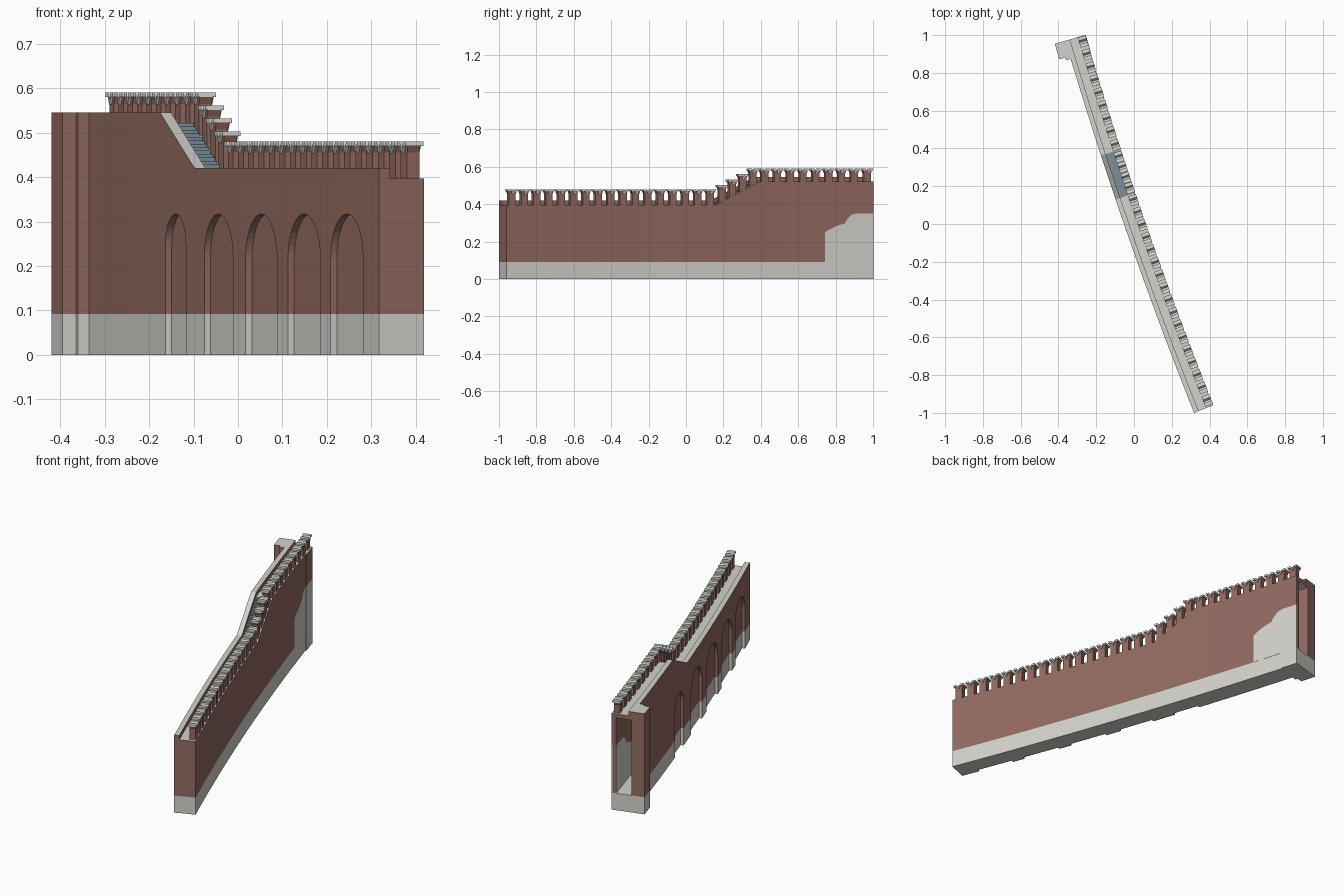
import bpy, bmesh, math
from mathutils import Vector

if "Cube" in bpy.data.objects:
    bpy.data.objects.remove(bpy.data.objects["Cube"])

# ---------- colours ----------
def material(name, r, g, b):
    m = bpy.data.materials.new(name)
    lin = [((v / 255 + 0.055) / 1.055) ** 2.4 for v in (r, g, b)]
    m.diffuse_color = (*lin, 1)
    m.use_nodes = True
    m.node_tree.nodes["Principled BSDF"].inputs["Base Color"].default_value = m.diffuse_color
    return m

MATS = [material("brick", 147, 106, 97), material("pale stone", 212, 211, 205),
        material("slate", 125, 143, 153), material("cap stone", 222, 223, 216)]
BRICK, STONE, SLATE, CAP = range(4)

# ---------- wall path: a slightly curved line; s = along, c = across ----------
A, B = Vector((0.368, -0.98)), Vector((-0.312, 0.985))
L = (B - A).length
SIDE = Vector((-(B - A).y, (B - A).x)) / L      # bulge direction (to the left)
HALF = 0.054
BASE = 0.092                                    # height of the stone footing

def bend(p):
    t = p.x / L
    a = math.radians(21.8 + (16.0 - 21.8) * t)
    q = A + (B - A) * t + SIDE * 0.095 * t * (1 - t) + Vector((math.cos(a), math.sin(a))) * p.y
    return Vector((q.x, q.y, p.z))

def add_prism(bm, poly, c0, c1):
    """Extrude an (s, z) outline across the wall from c0 to c1."""
    lo = [bm.verts.new((s, c0, z)) for s, z in poly]
    hi = [bm.verts.new((s, c1, z)) for s, z in poly]
    n = len(poly)
    bm.faces.new(lo)
    bm.faces.new(hi[::-1])
    for i in range(n):
        j = (i + 1) % n
        bm.faces.new((lo[j], lo[i], hi[i], hi[j]))

def rect(s0, s1, z0, z1):
    return [(s0, z0), (s1, z0), (s1, z1), (s0, z1)]

def link(name, bm):
    bmesh.ops.recalc_face_normals(bm, faces=bm.faces[:])
    me = bpy.data.meshes.new(name)
    bm.to_mesh(me)
    bm.free()
    ob = bpy.data.objects.new(name, me)
    bpy.context.scene.collection.objects.link(ob)
    return ob

def finish(name, bm, rule, cuts=(), slices=True):
    """Slice for bending and for colour bands, bend, colour and link."""
    if slices:
        planes = [((L * i / 24, 0, 0), (1, 0, 0)) for i in range(1, 24)]
        planes += [((0, 0, z), (0, 0, 1)) for z in cuts]
        for co, no in planes:
            bmesh.ops.bisect_plane(bm, geom=bm.verts[:] + bm.edges[:] + bm.faces[:],
                                   dist=1e-6, plane_co=co, plane_no=no)
    for v in bm.verts:
        v.co = bend(v.co)
    bmesh.ops.recalc_face_normals(bm, faces=bm.faces[:])
    bm.normal_update()
    for f in bm.faces:
        f.material_index = rule(f)
    ob = link(name, bm)
    for m in MATS:
        ob.data.materials.append(m)
    return ob

def wall_rule(stone_top):
    def rule(f):
        z = f.calc_center_median().z
        if z < stone_top or f.normal.z > 0.5 or (f.normal.z < -0.9 and z > 0.45):
            return STONE
        return BRICK
    return rule

# ---------- main wall ----------
S1, S2 = 1.20, 1.445            # foot and head of the stairs
LOW, HIGH = 0.397, 0.522        # walkway levels
bm = bmesh.new()
add_prism(bm, [(0, 0), (L, 0), (L, HIGH), (S2, HIGH), (S1, LOW), (0, LOW)], -HALF, HALF)
raw = link("wall_raw", bm)

# cutters: five arched niches and the passage open at the far end
cutters = []
def cutter(poly, c0, c1):
    b = bmesh.new()
    add_prism(b, poly, c0, c1)
    ob = link("cutter", b)
    ob.hide_render = True
    cutters.append(ob)
    mod = raw.modifiers.new("cut", 'BOOLEAN')
    mod.operation, mod.solver, mod.object = 'DIFFERENCE', 'EXACT', ob

for s, r in ((0.199, 0.1), (0.468, 0.104), (0.747, 0.104), (1.035, 0.098), (1.335, 0.073)):
    arch = [(s - r, -0.05), (s + r, -0.05)]
    arch += [(s + r * math.cos(math.pi * i / 20), 0.317 - r + r * math.sin(math.pi * i / 20))
             for i in range(21)]
    cutter(arch, -HALF - 0.05, -HALF + 0.015)
cutter(rect(1.50, L + 0.1, BASE, 0.5), -0.044, 0.036)

bpy.context.view_layer.update()
cut_mesh = bpy.data.meshes.new_from_object(
    raw.evaluated_get(bpy.context.evaluated_depsgraph_get()))
bm = bmesh.new()
bm.from_mesh(cut_mesh)
bmesh.ops.triangulate(bm, faces=bm.faces[:])
for ob in cutters + [raw]:
    bpy.data.objects.remove(ob)
finish("wall_body", bm, wall_rule(BASE), [BASE])

# ---------- low parapet on the left, following the ramp ----------
bm = bmesh.new()
add_prism(bm, [(0, LOW), (S1, LOW), (S2, HIGH), (L, HIGH), (L, 0.545),
               (S2, 0.545), (S1, 0.42), (0, 0.42)], -HALF, -HALF + 0.026)
finish("left_parapet", bm, wall_rule(0))

# ---------- stairs ----------
STEPS = 16
run, rise = (S2 - S1) / STEPS, (HIGH - LOW) / STEPS
outline = [(S1, LOW)]
for i in range(STEPS):
    outline += [(S1 + run * i, LOW + rise * (i + 1)), (S1 + run * (i + 1), LOW + rise * (i + 1))]
outline[0] = (S1, LOW - 0.004)
outline.append((S2, HIGH - 0.004))
bm = bmesh.new()
add_prism(bm, outline, -HALF + 0.0261, 0.02)
finish("stairs", bm, lambda f: SLATE, slices=False)

# ---------- buttresses at the far end ----------
bm = bmesh.new()
add_prism(bm, rect(L - 0.085, L, 0, 0.545), -0.112, -0.08)
add_prism(bm, rect(L - 0.10, L, 0, 0.545), -0.08, -HALF)
finish("left_buttress", bm, wall_rule(BASE), [BASE])
bm = bmesh.new()
add_prism(bm, rect(L - 0.09, L, 0, HIGH), HALF, HALF + 0.005)
finish("right_buttress", bm, wall_rule(0.35), [0.35])

# ---------- exposed stonework patch, outside and inside the passage ----------
P = L - 0.27
patch = [(P, BASE), (L - 0.001, BASE), (L - 0.001, 0.35), (P + 0.175, 0.35), (P + 0.15, 0.345),
         (P + 0.13, 0.325), (P + 0.11, 0.297), (P + 0.07, 0.285), (P + 0.03, 0.268), (P, 0.25)]
bm = bmesh.new()
add_prism(bm, patch, HALF - 0.001, HALF + 0.001)
add_prism(bm, patch, 0.035, 0.037)
finish("stone_patch", bm, lambda f: STONE)

# ---------- swallow-tail merlons ----------
body, caps = bmesh.new(), bmesh.new()

def merlon(s, top, bottom):
    z = top - 0.083
    def place(pts):
        return [(s + a, z + b) for a, b in pts]
    right = [(0.019, 0.058), (0.025, 0.073), (0.011, 0.073)]
    add_prism(body, [(s - 0.019, bottom), (s + 0.019, bottom)] + place(
        right + [(0, 0.056)] + [(-a, b) for a, b in right[::-1]]), 0.02, 0.05)
    add_prism(caps, place([(-0.028, 0.073), (-0.011, 0.073), (0, 0.056), (0.011, 0.073),
                           (0.028, 0.073), (0.028, 0.083), (0.010, 0.083), (0, 0.066),
                           (-0.010, 0.083), (-0.028, 0.083)]), 0.014, 0.057)

for i in range(17):                                   # lower run
    merlon(0.036 + 0.0707 * i, 0.48, LOW - 0.002)
for i in range(4):                                    # stepped run beside the stairs
    s = 1.235 + 0.058 * i
    merlon(s, 0.503 + 0.029 * i, LOW + (s - 0.02 - S1) / (S2 - S1) * (HIGH - LOW) - 0.005)
for i in range(9):                                    # upper run
    merlon(1.475 + (L - 0.03 - 1.475) * i / 8, 0.59, HIGH - 0.002)
finish("merlons", body, lambda f: BRICK, slices=False)
finish("merlon_caps", caps, lambda f: CAP, slices=False)
